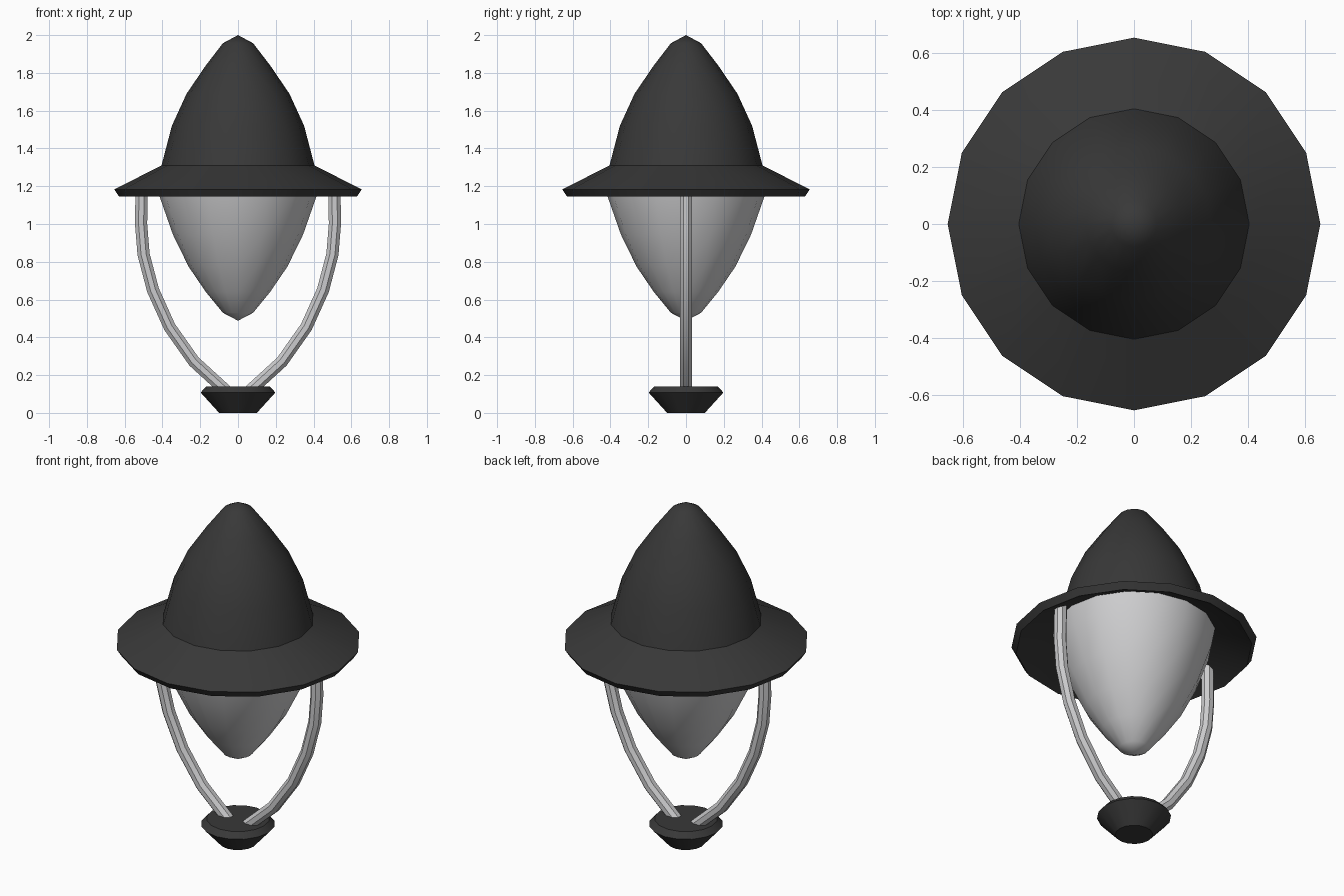
import bpy, bmesh, math
from mathutils import Vector

if "Cube" in bpy.data.objects:
    bpy.data.objects.remove(bpy.data.objects["Cube"])


def material(name, rgb, alpha=1.0):
    m = bpy.data.materials.new(name)
    m.diffuse_color = (*rgb, alpha)
    m.use_nodes = True
    m.node_tree.nodes["Principled BSDF"].inputs["Base Color"].default_value = m.diffuse_color
    return m


DARK = material("dark metal", (0.04, 0.04, 0.04))
STEEL = material("light grey metal", (0.60, 0.60, 0.61))
GLASS = material("frosted glass", (0.62, 0.62, 0.63), 0.9)


def finish(name, bm, mat, angle=30):
    bmesh.ops.recalc_face_normals(bm, faces=bm.faces[:])
    me = bpy.data.meshes.new(name)
    bm.to_mesh(me)
    bm.free()
    me.materials.append(mat)
    ob = bpy.data.objects.new(name, me)
    bpy.context.collection.objects.link(ob)
    bpy.ops.object.select_all(action='DESELECT')
    bpy.context.view_layer.objects.active = ob
    ob.select_set(True)
    bpy.ops.object.shade_smooth_by_angle(angle=math.radians(angle))
    return ob


def skin(bm, rings):
    """Join consecutive rings; a ring of one vertex is a pole."""
    for a, b in zip(rings, rings[1:]):
        n = max(len(a), len(b))
        for i in range(n):
            j = (i + 1) % n
            if len(a) == 1:
                bm.faces.new((a[0], b[i], b[j]))
            elif len(b) == 1:
                bm.faces.new((a[i], a[j], b[0]))
            else:
                bm.faces.new((a[i], a[j], b[j], b[i]))


def lathe(name, profile, mat, sides=16):
    bm = bmesh.new()
    rings = []
    for r, z in profile:
        n = sides if r > 0 else 1
        rings.append([bm.verts.new((r * math.cos(math.tau * i / n),
                                    r * math.sin(math.tau * i / n), z)) for i in range(n)])
    skin(bm, rings)
    return finish(name, bm, mat)


def tube(name, path, radius, mat, sides=8):
    """Tube along a path lying in the xz plane."""
    bm = bmesh.new()
    pts = [Vector((x, 0, z)) for x, z in path]
    rings = []
    for k, p in enumerate(pts):
        d_in = (p - pts[max(k - 1, 0)]).normalized()
        d_out = (pts[min(k + 1, len(pts) - 1)] - p).normalized()
        t = (d_in + d_out).normalized()
        side = Vector((t.z, 0, -t.x))
        ring = []
        for i in range(sides):
            a = math.tau * (i + 0.5) / sides
            ring.append(bm.verts.new(p + radius * (side * math.cos(a)
                                                   + Vector((0, 1, 0)) * math.sin(a))))
        rings.append(ring)
    skin(bm, rings)
    bm.faces.new(rings[0])
    bm.faces.new(rings[-1])
    return finish(name, bm, mat)


# Hood: pointed crown, sloping brim and hollow underside
lathe("hood", [(0, 2.0), (0.08, 1.957), (0.17, 1.84), (0.272, 1.69), (0.35, 1.52),
               (0.405, 1.31), (0.655, 1.183), (0.63, 1.145), (0.38, 1.275), (0, 1.275)], DARK)

# Glass bowl hanging below the hood
lathe("glass_bowl", [(0, 0.488), (0.08, 0.53), (0.17, 0.64), (0.262, 0.775),
                     (0.345, 0.945), (0.415, 1.145), (0.435, 1.255)], GLASS)

# Two curved support arms
ARM = [(0.05, 0.105), (0.233, 0.272), (0.362, 0.455), (0.45, 0.65),
       (0.50, 0.84), (0.513, 1.0), (0.51, 1.225)]
for label, s in (("left", -1), ("right", 1)):
    tube(label + "_arm", [(s * x, z) for x, z in ARM], 0.035, STEEL)

# Base socket
lathe("base_socket", [(0, 0), (0.10, 0), (0.198, 0.108), (0.168, 0.14), (0, 0.14)], DARK)
